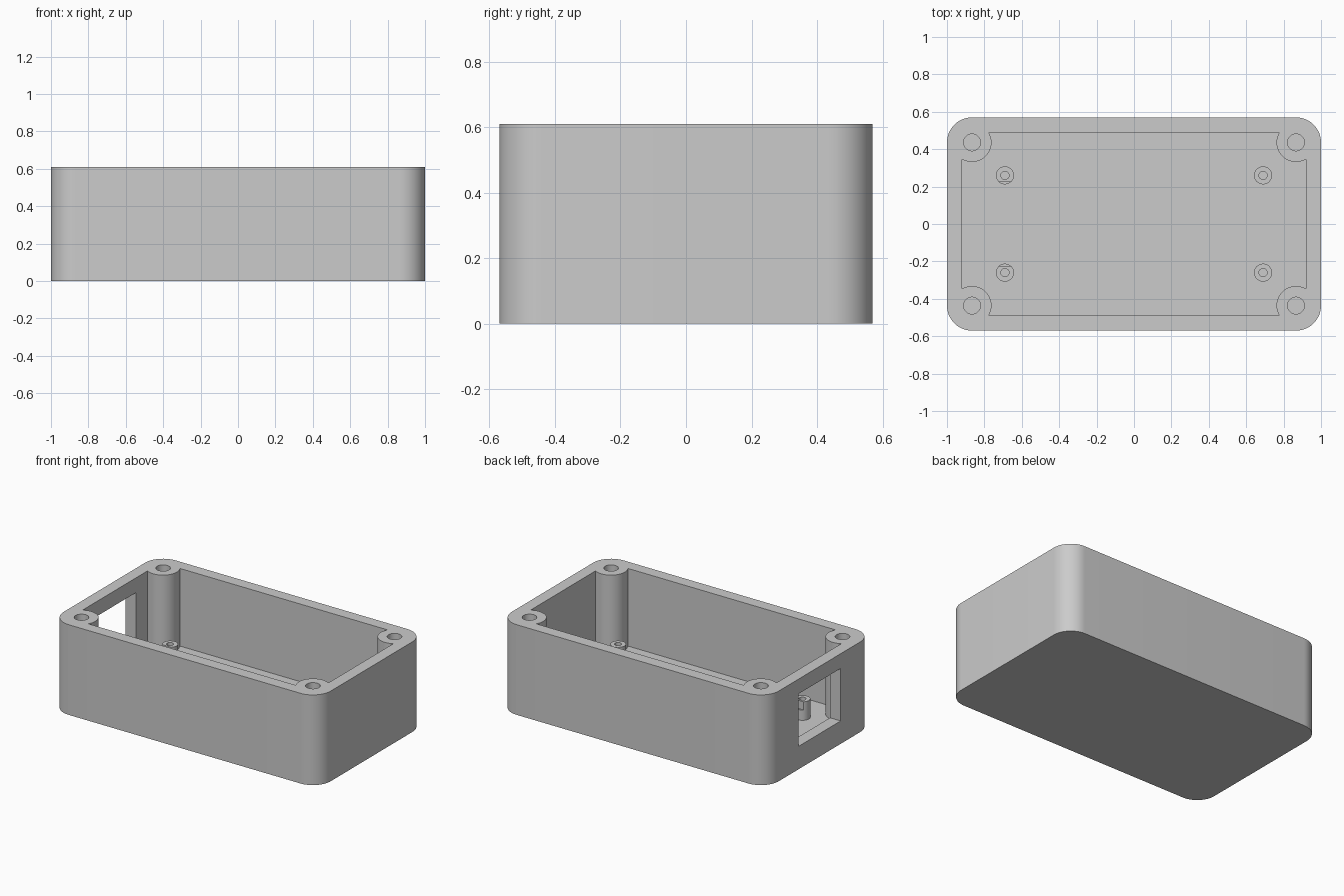
import bpy, bmesh, math

if "Cube" in bpy.data.objects:
    bpy.data.objects.remove(bpy.data.objects["Cube"], do_unlink=True)

# Main dimensions
HX, HY, TOP = 1.0, 0.57, 0.61
WALL, FLOOR, CORNER = 0.08, 0.085, 0.134
BOSS_R, BOSS_HOLE = 0.104, 0.045
POST_X, POST_Y, POST_TOP = 0.69, 0.26, 0.21
POST_R, POST_HOLE = 0.048, 0.022

grey = bpy.data.materials.new("light grey plastic")
grey.use_nodes = True
grey.diffuse_color = (0.6, 0.6, 0.6, 1)
grey.node_tree.nodes["Principled BSDF"].inputs["Base Color"].default_value = (0.6, 0.6, 0.6, 1)


def prism(name, outline, z0, z1):
    """Extrude a closed outline between two heights."""
    bm = bmesh.new()
    face = bm.faces.new([bm.verts.new((x, y, z0)) for x, y in outline])
    side = bmesh.ops.extrude_face_region(bm, geom=[face])["geom"]
    verts = [v for v in side if isinstance(v, bmesh.types.BMVert)]
    bmesh.ops.translate(bm, verts=verts, vec=(0, 0, z1 - z0))
    bmesh.ops.recalc_face_normals(bm, faces=bm.faces)
    mesh = bpy.data.meshes.new(name)
    bm.to_mesh(mesh)
    bm.free()
    mesh.materials.append(grey)
    obj = bpy.data.objects.new(name, mesh)
    bpy.context.collection.objects.link(obj)
    return obj


def rectangle(x0, x1, y0, y1):
    return [(x0, y0), (x1, y0), (x1, y1), (x0, y1)]


def circle(cx, cy, r, n=48):
    return [(cx + r * math.cos(math.tau * i / n), cy + r * math.sin(math.tau * i / n))
            for i in range(n)]


def rounded_rectangle(hx, hy, r, n=16):
    points = []
    for quarter, (sx, sy) in enumerate([(1, 1), (-1, 1), (-1, -1), (1, -1)]):
        for i in range(n + 1):
            a = (quarter + i / n) * math.pi / 2
            points.append((sx * (hx - r) + r * math.cos(a), sy * (hy - r) + r * math.sin(a)))
    return points


def subtract(target, cutter):
    """Cut one solid out of another and discard the cutter."""
    mod = target.modifiers.new("cut", "BOOLEAN")
    mod.operation, mod.solver, mod.object = "DIFFERENCE", "EXACT", cutter
    bpy.context.view_layer.objects.active = target
    bpy.ops.object.modifier_apply(modifier=mod.name)
    bpy.data.objects.remove(cutter, do_unlink=True)


def mirrored(x, y):
    return [(sx * x, sy * y) for sx in (-1, 1) for sy in (-1, 1)]


bosses = mirrored(HX - CORNER, HY - CORNER)
posts = mirrored(POST_X, POST_Y)

# Cavity, leaving room for the corner bosses and board posts
cavity = prism("cavity", rectangle(WALL - HX, HX - WALL, WALL - HY, HY - WALL), FLOOR, TOP + 0.1)
for x, y in bosses:
    subtract(cavity, prism("boss", circle(x, y, BOSS_R), 0, TOP + 0.2))
for x, y in posts:
    subtract(cavity, prism("post", circle(x, y, POST_R), 0, POST_TOP))

# Case body
case = prism("enclosure_base", rounded_rectangle(HX, HY, CORNER), 0, TOP)
subtract(case, cavity)

# Connector window, also trimming the two nearby posts
subtract(case, prism("window", rectangle(-HX - 0.1, -0.6, -0.225, 0.225), 0.155, 0.51))

# Blind screw holes
for x, y in bosses:
    subtract(case, prism("boss_hole", circle(x, y, BOSS_HOLE, 32), FLOOR + 0.02, TOP + 0.1))
for x, y in posts:
    subtract(case, prism("post_hole", circle(x, y, POST_HOLE, 24), FLOOR + 0.01, POST_TOP + 0.1))

bpy.ops.object.select_all(action="DESELECT")
case.select_set(True)
bpy.context.view_layer.objects.active = case
bpy.ops.object.shade_smooth_by_angle(angle=math.radians(30))
